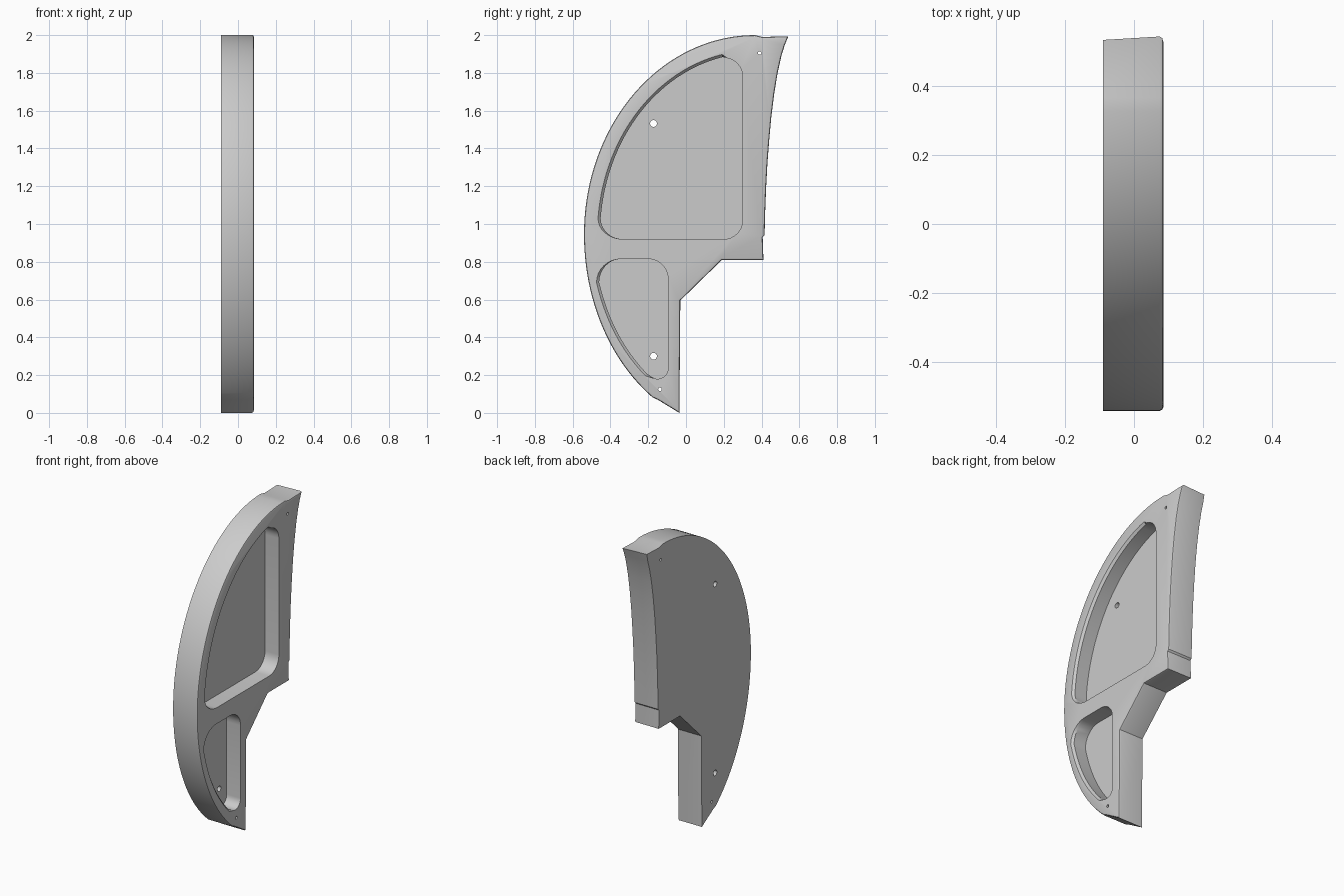
import bpy, bmesh, math

if "Cube" in bpy.data.objects:
    bpy.data.objects.remove(bpy.data.objects["Cube"])

BACK, FRONT, FLOOR = -0.09, 0.085, -0.015
BEVEL = 0.011


def arc(cy, cz, ry, rz, a0, a1, n):
    """Elliptical arc points in the YZ plane, angles in degrees."""
    pts = []
    for i in range(n + 1):
        a = math.radians(a0 + (a1 - a0) * i / n)
        pts.append((cy + ry * math.cos(a), cz + rz * math.sin(a)))
    return pts


def loft(bm, levels):
    """Closed solid through (x, profile) levels with equal point counts."""
    rings = [[bm.verts.new((x, y, z)) for y, z in prof] for x, prof in levels]
    n = len(rings[0])
    bm.faces.new(rings[0])
    bm.faces.new(rings[-1])
    for a, b in zip(rings, rings[1:]):
        for i in range(n):
            j = (i + 1) % n
            bm.faces.new((a[i], a[j], b[j], b[i]))
    bmesh.ops.recalc_face_normals(bm, faces=bm.faces)
    return rings


def make_object(name, bm):
    mesh = bpy.data.meshes.new(name)
    bm.to_mesh(mesh)
    bm.free()
    ob = bpy.data.objects.new(name, mesh)
    bpy.context.collection.objects.link(ob)
    return ob


def upper_pocket(e):
    return (arc(0.2, 1.02, 0.1, 0.1, 0, -90, 8)
            + arc(-0.335, 1.03, 0.117 + e, 0.11, 270, 180, 8)
            + arc(0.365, 0.945, 0.82 + e, 0.96 + e, 173, 102, 28)
            + arc(0.2, 1.78, 0.1, 0.1, 80, 0, 7))


def lower_pocket(e):
    return (arc(-0.2, 0.71, 0.105, 0.105, 0, 90, 8)
            + arc(-0.345, 0.69, 0.115 + e, 0.125, 90, 180, 8)
            + arc(0.303, 0.945, 0.79 + e, 0.965 + e, 197, 230, 16)
            + arc(-0.15, 0.235, 0.055, 0.055, 250, 360, 8))


# Main curved plate outline
outline = ([(-0.035, 0.0), (-0.15, 0.07)]
           + arc(0.303, 0.945, 0.843, 1.05, 235.3, 180, 24)
           + arc(0.365, 0.945, 0.905, 1.055, 180, 90, 36)[1:]
           + [(0.405, 1.99), (0.542, 1.994), (0.522, 1.945), (0.505, 1.89),
              (0.485, 1.80), (0.467, 1.69), (0.452, 1.57), (0.441, 1.45),
              (0.431, 1.32), (0.424, 1.19), (0.419, 1.06), (0.416, 0.94),
              (0.406, 0.93), (0.41, 0.81), (0.19, 0.81), (-0.03, 0.595)])
bm = bmesh.new()
back, front = loft(bm, [(BACK, outline), (FRONT, outline)])
# Slightly slanted tip
for v in back:
    if v.co.y > 0.53:
        v.co.y -= 0.01
# Rounded edge on the pocketed face
rim = [e for e in bm.edges if all(v.co.x > 0 for v in e.verts)]
bmesh.ops.bevel(bm, geom=rim, offset=BEVEL, segments=2, profile=0.5,
                affect='EDGES', clamp_overlap=False)
plate = make_object("pocketed_plate", bm)

# Pockets, softened along their curved rim
bm = bmesh.new()
for shape in (upper_pocket, lower_pocket):
    loft(bm, [(FLOOR, shape(0)), (FRONT - 0.014, shape(0)),
              (FRONT, shape(0.014)), (FRONT + 0.05, shape(0.014))])
pockets = make_object("pocket_cutter", bm)

# Through holes
bm = bmesh.new()
for y, z, r in ((-0.172, 1.532, 0.018), (-0.172, 0.30, 0.018),
                (0.39, 1.905, 0.009), (-0.138, 0.125, 0.009)):
    ring = arc(y, z, r, r, 0, 345, 23)
    loft(bm, [(BACK - 0.05, ring), (FRONT + 0.05, ring)])
holes = make_object("hole_cutter", bm)

bpy.context.view_layer.objects.active = plate
plate.select_set(True)
for cutter in (pockets, holes):
    cutter.hide_render = True
    mod = plate.modifiers.new("cut", 'BOOLEAN')
    mod.operation = 'DIFFERENCE'
    mod.solver = 'EXACT'
    mod.object = cutter
    bpy.ops.object.modifier_apply(modifier=mod.name)
    bpy.data.objects.remove(cutter)

bpy.ops.object.shade_smooth_by_angle(angle=math.radians(30))
